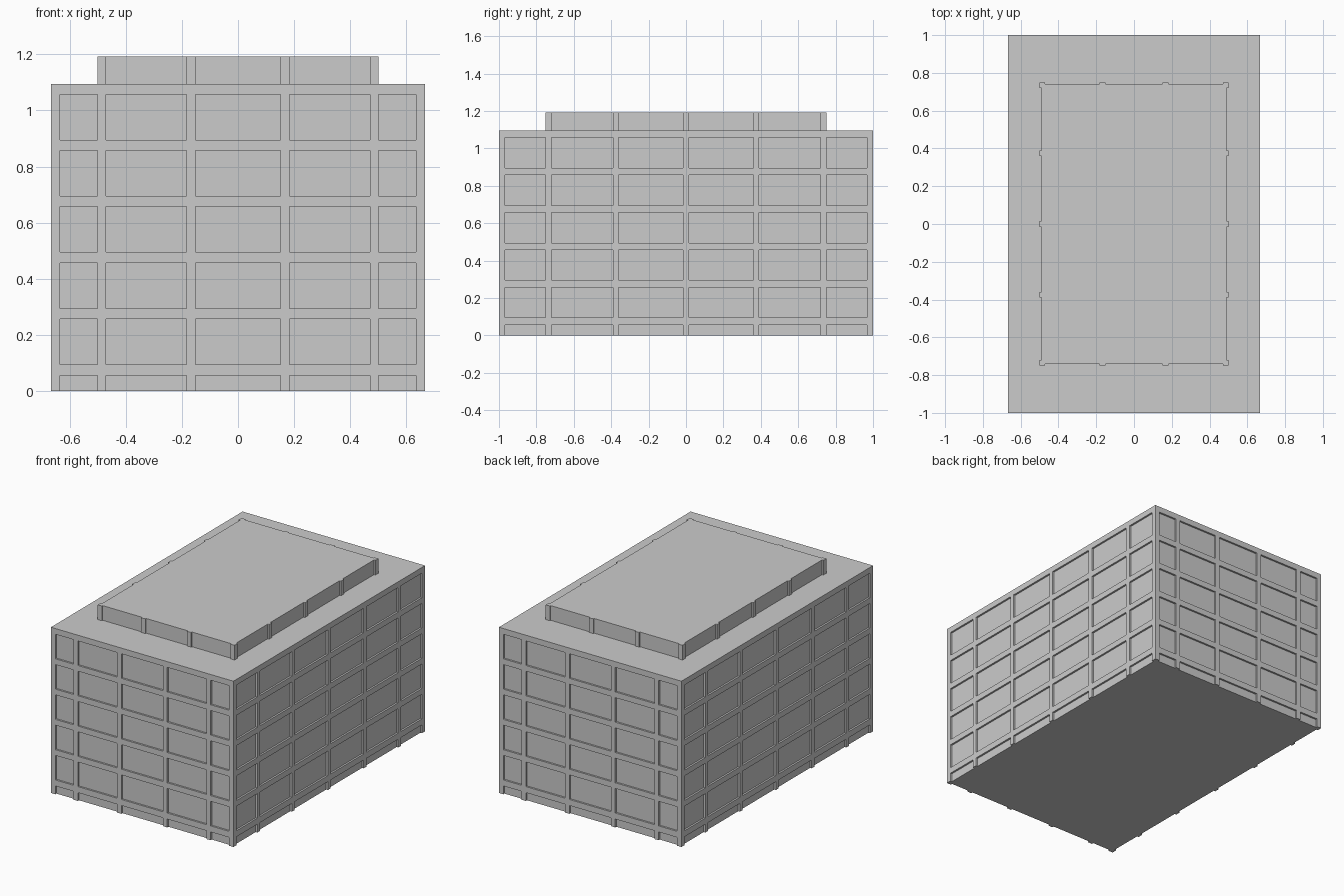
import bpy

if "Cube" in bpy.data.objects:
    bpy.data.objects.remove(bpy.data.objects["Cube"])

HX, HY = 2 / 3, 1.0          # half footprint of main block
ROOF, TOP = 1.095, 1.192
X_COLS = [-0.635, (-0.5, -0.47), (-0.183, -0.152), (0.152, 0.183), (0.47, 0.5), 0.635]
Y_COLS = [-0.967, (-0.75, -0.72), (-0.39, -0.36), (-0.015, 0.015),
          (0.36, 0.39), (0.72, 0.75), 0.967]


def gaps(cols):
    """Spans left open between successive columns."""
    ends = [c if isinstance(c, tuple) else (c, c) for c in cols]
    return [(a[1], b[0]) for a, b in zip(ends, ends[1:])]


def boxes(name, spans):
    """One mesh made of axis-aligned boxes given as three (low, high) spans."""
    verts, faces = [], []
    for (x0, x1), (y0, y1), (z0, z1) in spans:
        n = len(verts)
        verts += [(x, y, z) for z in (z0, z1) for x, y in ((x0, y0), (x1, y0), (x1, y1), (x0, y1))]
        faces += [tuple(n + i for i in f) for f in
                  ((3, 2, 1, 0), (4, 5, 6, 7), (0, 1, 5, 4), (1, 2, 6, 5), (2, 3, 7, 6), (3, 0, 4, 7))]
    mesh = bpy.data.meshes.new(name)
    mesh.from_pydata(verts, [], faces)
    ob = bpy.data.objects.new(name, mesh)
    bpy.context.collection.objects.link(ob)
    return ob


def recess(block, hx, hy, dx, dy, xs, ys, rows):
    """Cut recessed panels into all four walls of a block."""
    cuts = []
    for z in rows:
        for s in (-1, 1):
            fy = sorted((s * (hy - dy), s * (hy + 0.05)))
            fx = sorted((s * (hx - dx), s * (hx + 0.05)))
            cuts += [(g, fy, z) for g in xs] + [(fx, g, z) for g in ys]
    cutter = boxes(block.name + "_cutter", cuts)
    cutter.hide_render = True
    mod = block.modifiers.new("panels", 'BOOLEAN')
    mod.operation, mod.solver, mod.object = 'DIFFERENCE', 'EXACT', cutter
    bpy.context.view_layer.objects.active = block
    bpy.ops.object.modifier_apply(modifier=mod.name)
    bpy.data.objects.remove(cutter)


# Main block: half-buried ground row plus five storeys of window panels
main = boxes("main_block", [((-HX, HX), (-HY, HY), (0, ROOF))])
rows = [(-0.05, 0.055)] + [(0.095 + 0.2 * i, 0.257 + 0.2 * i) for i in range(5)]
recess(main, HX, HY, 0.012, 0.012, gaps(X_COLS), gaps(Y_COLS), rows)

# Rooftop storey: the inner columns carry on up, with full-height recesses
upper = boxes("rooftop_storey", [((-0.5, 0.5), (-0.75, 0.75), (ROOF, TOP))])
recess(upper, 0.5, 0.75, 0.01, 0.008, gaps(X_COLS[1:-1]), gaps(Y_COLS[1:-1]),
       [(ROOF - 0.05, TOP + 0.05)])
